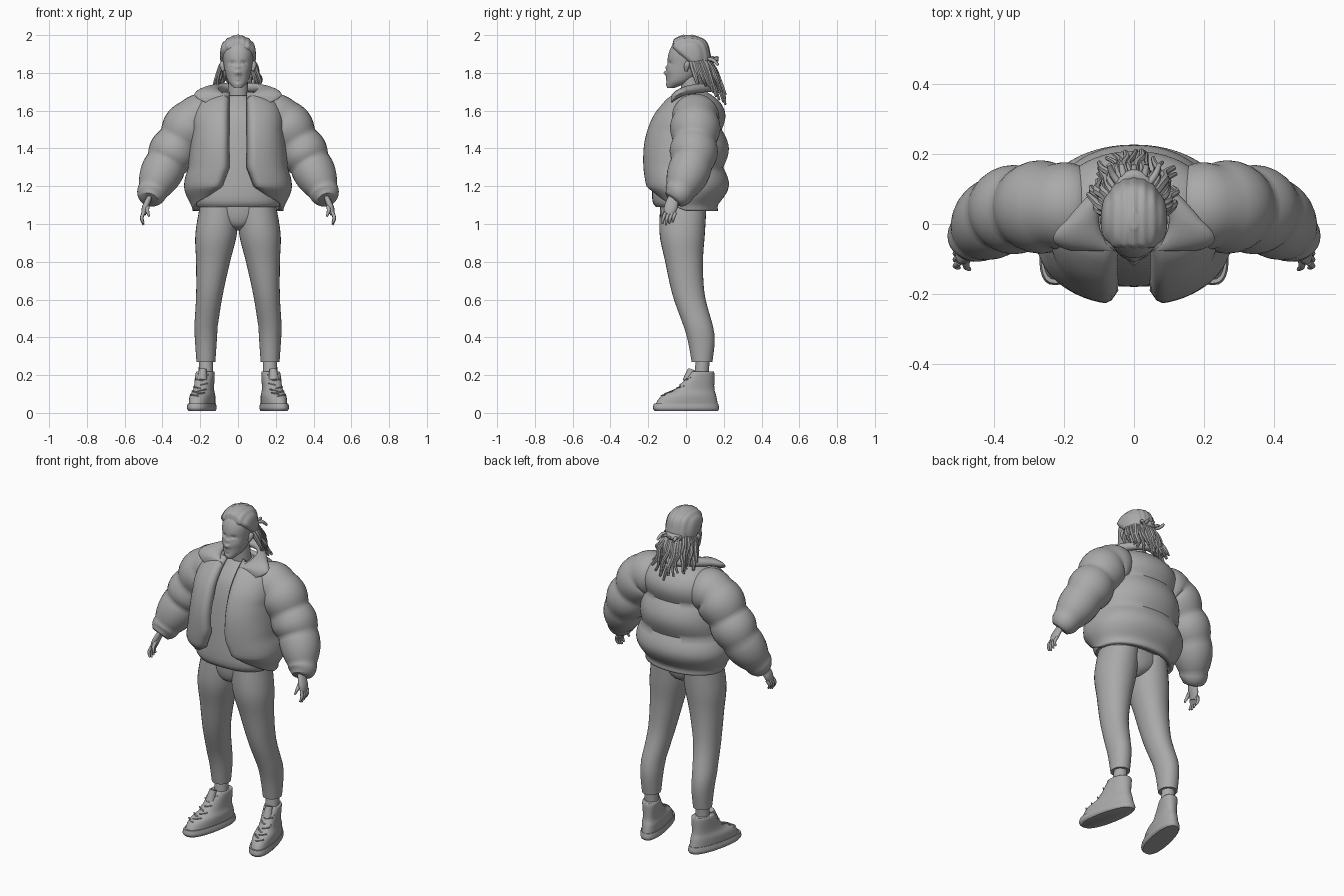
import bpy, bmesh, math, random
from mathutils import Vector
from math import sin, cos, pi, tau, exp

random.seed(4)
if "Cube" in bpy.data.objects:
    bpy.data.objects.remove(bpy.data.objects["Cube"])

GREY = (.4, .4, .4, 1)
material = bpy.data.materials.new("plain_grey")
material.use_nodes = True
material.diffuse_color = GREY
material.node_tree.nodes["Principled BSDF"].inputs["Base Color"].default_value = GREY


def smooth(rows, steps):
    """Catmull-Rom interpolation of equally long tuples."""
    result = []
    last = len(rows) - 1
    for i in range(last):
        before, start, end, after = rows[max(0, i - 1)], rows[i], rows[i + 1], rows[min(last, i + 2)]
        for j in range(steps):
            t = j / steps
            row = []
            for a, b, c, d in zip(before, start, end, after):
                pull, ease = (c - a) / 2, (d - b) / 2
                row.append(b + t * pull + t * t * (3 * (c - b) - 2 * pull - ease)
                           + t ** 3 * (2 * (b - c) + pull + ease))
            result.append(row)
    return result + [list(rows[-1])]


def oval(width, front, back, angle, power):
    """Point on a squarish oval; the angle runs from the back (zero) round by the left."""
    s, c = sin(angle), cos(angle)
    x = width * math.copysign(abs(s) ** power, s)
    y = (front + back) / 2 + (back - front) / 2 * math.copysign(abs(c) ** power, c)
    return x, y


def loft(name, rings, closed=True):
    bm = bmesh.new()
    grid = [[bm.verts.new(point) for point in ring] for ring in rings]
    count = len(grid[0])
    for low, high in zip(grid, grid[1:]):
        for i in range(count if closed else count - 1):
            j = (i + 1) % count
            bm.faces.new((low[i], low[j], high[j], high[i]))
    if closed:
        bm.faces.new(grid[0])
        bm.faces.new(grid[-1])
    bmesh.ops.recalc_face_normals(bm, faces=bm.faces)
    mesh = bpy.data.meshes.new(name)
    bm.to_mesh(mesh)
    bm.free()
    mesh.materials.append(material)
    part = bpy.data.objects.new(name, mesh)
    bpy.context.collection.objects.link(part)
    bpy.ops.object.select_all(action='DESELECT')
    bpy.context.view_layer.objects.active = part
    part.select_set(True)
    bpy.ops.object.shade_smooth_by_angle(angle=math.radians(50))
    return part


def stack(name, rows, steps=5, sides=32, power=.85, side=1, warp=None):
    """Horizontal ovals: height, half width, front and back."""
    rings = []
    for z, width, front, back in smooth(rows, steps):
        ring = []
        for k in range(sides):
            x, y = oval(width, front, back, tau * k / sides, power)
            point = Vector((x, y, z))
            if warp:
                point = warp(point)
            point.x *= side
            ring.append(point)
        rings.append(ring)
    return loft(name, rings)


def tube(name, path, steps=3, sides=8, flat=1, puff=0, side=1):
    """Limb along points x, y, z, radius; puff swells it between the points."""
    rows = smooth(path, steps)
    spots = [Vector(row[:3]) for row in rows]
    heading = (spots[-1] - spots[0]).normalized()
    across = Vector((1, 0, 0)) if abs(heading.y) > .75 else Vector((0, 1, 0))
    rings = []
    for i, spot in enumerate(spots):
        tangent = spots[min(i + 1, len(spots) - 1)] - spots[max(i - 1, 0)]
        u = tangent.cross(across).normalized()
        v = u.cross(tangent.normalized())
        radius = rows[i][3] * (1 + puff * abs(sin(pi * i / steps)))
        ring = []
        for k in range(sides):
            angle = tau * k / sides
            point = spot + radius * (u * cos(angle) * flat + v * sin(angle))
            point.x *= side
            ring.append(point)
        rings.append(ring)
    return loft(name, rings)


# Head with a sculpted face
HEAD = [(1.72, .02, -.1, -.06), (1.76, .055, -.1, .03), (1.84, .075, -.1, .11),
        (1.91, .08, -.09, .11), (1.96, .06, -.06, .09), (1.985, .01, -.01, .03)]
FACE_MIDDLE = 1.8
# Face bumps: sideways place, height, spread, push
SOCKET, EYE, BRIDGE, NOSE = (.03, .05, .013, -.012), (.03, .043, .008, .009), (0, .03, .009, .01), (0, 0, .011, .019)
UPPER_LIP, LOWER_LIP, CHIN, CHEEK = (0, -.02, .008, .006), (0, -.035, .008, .006), (0, -.06, .012, .006), (.045, .01, .02, .004)


def sculpt_face(point):
    if point.y < 0:
        for place, height, spread, push in (SOCKET, EYE, BRIDGE, NOSE, UPPER_LIP, LOWER_LIP, CHIN, CHEEK):
            for centre in {place, -place}:
                away = (point.x - centre) ** 2 / 2 + (point.z - FACE_MIDDLE - height) ** 2
                point.y -= push * exp(-away / spread ** 2)
    return point


def grow_hair(point):
    """Sinks under the skin ahead of the hairline, with ridges for the braids."""
    hairline = 1.2 * max(0, 1.93 - point.z) - .07
    growth = max(-.01, min(.016, point.y - hairline)) + .002 * cos(point.x * 260)
    middle = Vector((0, .01, 1.87))
    return point + (point - middle).normalized() * growth


stack("head", HEAD, steps=12, sides=80, power=.92, warp=sculpt_face)
stack("braided_hair", HEAD[1:], steps=8, sides=72, power=.95, warp=grow_hair)
tube("neck", [(0, .04, 1.6, .06), (0, .02, 1.78, .05)], sides=20)

# Hanging locks around the back of the head, in a fan
LOCKS = 22
for i in range(LOCKS):
    angle = math.radians(105) * (2 * i / (LOCKS - 1) - 1)
    tip = 1.63 + .06 * abs(sin(angle)) + random.uniform(-.02, .05)
    thick = random.uniform(.011, .015)
    path = []
    for j in range(5):
        t = j / 4
        reach = .07 + .045 * math.sqrt(t)
        sway = random.uniform(-.02, .02) * t
        path.append((reach * sin(angle) + sway, .045 + .05 * t + reach * cos(angle),
                     1.87 + (tip - 1.87) * t, thick * (1 - t * t / 2)))
    tube(f"hair_lock_{i + 1}", path, sides=7)
tube("hair_tie", [(-.05, .11, 1.87, .01), (0, .14, 1.87, .02), (.05, .11, 1.87, .01)])
for i in range(5):
    x = .03 * (i - 2)
    tube(f"loose_lock_{i + 1}", [(x / 2, .1, 1.87, .01), (x, .14, 1.87, .01),
                                 (x * 1.2, .17, 1.87 + random.uniform(-.05, .03), .007)])

# Shirt and the join between the legs
stack("shirt", [(1.09, .22, -.16, .14), (1.15, .23, -.18, .14), (1.4, .2, -.16, .14),
                (1.58, .16, -.12, .14), (1.68, .06, -.04, .1)])
stack("trouser_join", [(1.12, .19, -.135, .1), (1.04, .15, -.13, .1), (.99, .08, -.11, .08), (.965, .02, -.06, .04)],
      power=.95)

# Open jacket, quilted into bands, with rounded lower front corners
JACKET = [(1.07, .24, -.17, .17), (1.2, .28, -.22, .21), (1.4, .25, -.23, .21),
          (1.55, .24, -.19, .2), (1.65, .2, -.12, .17), (1.7, .1, -.06, .12)]
BAND, FIRST_SEAM, FRONT_POWER, BACK_POWER, ARC = .2, 1.1, .8, .95, 48
EDGE_ROLL = .04
rings = []
for z, width, front, back in smooth(JACKET, 8):
    swell = abs(sin(pi * (z - FIRST_SEAM) / BAND))
    opening = .045 + .35 * max(0, 1.3 - z)
    lift = .7 * max(0, 1.2 - z)
    stop = pi - math.asin((opening / width) ** (1 / FRONT_POWER))
    ring = []
    for k in range(-ARC, ARC + 1):
        angle = stop * k / ARC
        forward = max(0, -cos(angle))
        power = FRONT_POWER if forward else BACK_POWER
        x, y = oval(width * (.98 + .04 * swell), front, back * (.92 + .16 * swell), angle, power)
        if forward:
            y += EDGE_ROLL * max(0, 1 - (abs(x) - opening) / EDGE_ROLL) ** 2
        ring.append((x, y, z + lift * forward))
    rings.append(ring)
padding = loft("jacket_body", rings, closed=False).modifiers.new("padding", 'SOLIDIFY')
padding.thickness, padding.offset = .03, -1

# Collar turned out into wide points over the shoulders
rings = []
for k in range(-ARC, ARC + 1):
    t = abs(k) / ARC
    angle = math.radians(150) * k / ARC
    inner = Vector((.1 * sin(angle), .01 + .1 * cos(angle), 1.725 - .06 * t ** 3))
    half = Vector((.26 * t * t * sin(angle), .06 * max(0, cos(angle)), -.01 * t)) / 2
    rings.append([inner + half * (1 + cos(tau * j / 16)) + Vector((0, 0, .024 * sin(tau * j / 16)))
                  for j in range(16)])
loft("jacket_collar", rings)

SHOE_UPPER = [(.04, .06, -.165, .17), (.09, .06, -.13, .16), (.13, .05, -.05, .15),
              (.21, .05, .02, .15), (.22, .04, .03, .14)]


def spread_leg(point):
    point.x += min(.17, .22 - .11 * point.z)
    return point


def splay_foot(point):
    """Narrows the heel and turns the toes outward."""
    point.x = .19 + point.x * (1 - max(0, point.y) / 2) - .2 * point.y
    return point


for side, label in ((1, "left"), (-1, "right")):
    # Quilted sleeve ending in a narrow cuff
    tube(label + "_sleeve", [(.13, .05, 1.57, .1), (.23, .05, 1.55, .12), (.31, .045, 1.44, .115),
                             (.38, .03, 1.32, .11), (.45, -.03, 1.18, .08), (.47, -.07, 1.13, .05)],
         steps=8, sides=28, puff=.12, side=side)
    # Hand, with fingers in a row along the palm
    tube(label + "_palm", [(.46, -.06, 1.16, .025), (.49, -.08, 1.09, .036), (.5, -.09, 1.05, .025)],
         sides=14, flat=.5, side=side)
    for i, finger in enumerate(("index", "middle", "ring", "little")):
        y = -.11 + .018 * i
        drop = .065 - .007 * abs(i - 1)
        tube(f"{label}_{finger}_finger", [(.5, y, 1.06, .009), (.51, y - .01, 1.06 - drop / 2, .009),
                                          (.5, y - .015, 1.06 - drop, .005)], side=side)
    tube(label + "_thumb", [(.48, -.09, 1.1, .012), (.48, -.12, 1.07, .01), (.47, -.13, 1.04, .005)], side=side)

    # Leg
    stack(label + "_trouser_leg", [(1.12, .1, -.135, .11), (.95, .11, -.14, .1), (.8, .09, -.11, .09),
                                   (.62, .07, -.07, .1), (.42, .06, 0, .15), (.27, .05, .03, .14)],
          power=.95, side=side, warp=spread_leg)
    tube(label + "_ankle", [(.17, .09, .3, .036), (.17, .08, .17, .04)], sides=18, side=side)

    # High-top shoe with crossing laces
    stack(label + "_shoe_sole", [(.01, .06, -.165, .17), (.025, .068, -.175, .175), (.05, .063, -.17, .17)],
          power=.8, side=side, warp=splay_foot)
    stack(label + "_shoe_upper", SHOE_UPPER, side=side, warp=splay_foot)
    tube(label + "_shoe_tongue", [(.19, .01, .17, .028), (.186, .03, .23, .02)], sides=12, side=side)
    for i, (z, width, front, back) in enumerate(smooth(SHOE_UPPER, 4)[4:12]):
        tilt = .008 * (-1) ** i
        x = .19 - .2 * front
        tube(f"{label}_lace_{i + 1}", [(x - .035, front + .02, z - tilt, .004), (x, front, z, .004),
                                       (x + .035, front + .02, z + tilt, .004)], side=side)
    # Ear
    tube(label + "_ear", [(.077, 0, 1.81, .008), (.083, .005, 1.84, .015), (.08, .01, 1.86, .01)], side=side)
